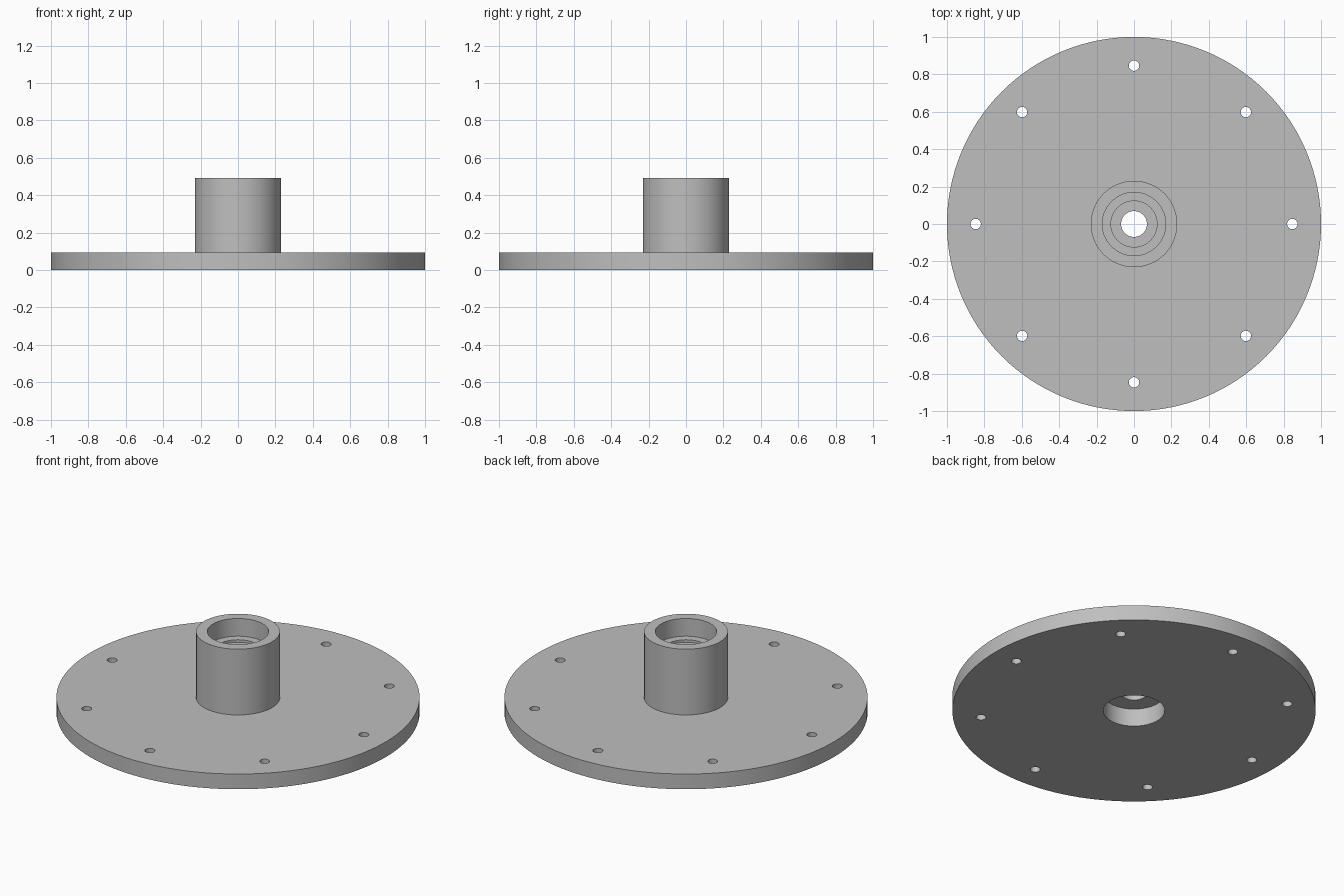
import bpy, bmesh, math
from mathutils import Matrix

cube = bpy.data.objects.get("Cube")
if cube:
    bpy.data.objects.remove(cube)

MM = 1 / 65  # flange radius of 65 units becomes 1

grey = bpy.data.materials.new("light grey metal")
grey.use_nodes = True
colour = (0.52, 0.52, 0.52, 1)
grey.diffuse_color = colour
grey.node_tree.nodes["Principled BSDF"].inputs["Base Color"].default_value = colour


def make_object(name, bm):
    bmesh.ops.recalc_face_normals(bm, faces=bm.faces)
    mesh = bpy.data.meshes.new(name)
    bm.to_mesh(mesh)
    bm.free()
    mesh.materials.append(grey)
    obj = bpy.data.objects.new(name, mesh)
    bpy.context.collection.objects.link(obj)
    return obj


def lathe(name, profile, steps=128):
    """Revolve a closed (radius, height) outline around z."""
    bm = bmesh.new()
    verts = [bm.verts.new((r * MM, 0, z * MM)) for r, z in profile]
    edges = [bm.edges.new((v, verts[i - 1])) for i, v in enumerate(verts)]
    bmesh.ops.spin(bm, geom=verts + edges, cent=(0, 0, 0), axis=(0, 0, 1),
                   angle=math.tau, steps=steps, use_merge=True)
    bmesh.ops.remove_doubles(bm, verts=bm.verts, dist=1e-5)
    return make_object(name, bm)


# Flange with hub, bearing pockets at both ends and a through bore
flange = lathe("flanged_hub", [
    (65, 0), (65, 6), (15, 6), (15, 32),          # plate and hub outside
    (11, 32), (11, 25), (8, 25), (8, 24),         # upper pocket and relief
    (4.5, 24), (4.5, 7), (11, 7), (11, 0),        # bore and lower pocket
])

# Ring of bolt holes
bm = bmesh.new()
for i in range(8):
    place = Matrix.Rotation(i * math.tau / 8, 4, "Z") @ Matrix.Translation((55 * MM, 0, 3 * MM))
    bmesh.ops.create_cone(bm, cap_ends=True, segments=32, radius1=1.8 * MM,
                          radius2=1.8 * MM, depth=12 * MM, matrix=place)
cutter = make_object("bolt_hole_cutter", bm)
cutter.hide_render = True
cutter.hide_set(True)

holes = flange.modifiers.new("bolt holes", "BOOLEAN")
holes.operation = "DIFFERENCE"
holes.solver = "EXACT"
holes.object = cutter

# Bake the holes, then smooth the round walls
bpy.ops.object.select_all(action="DESELECT")
bpy.context.view_layer.objects.active = flange
flange.select_set(True)
bpy.ops.object.modifier_apply(modifier=holes.name)
bpy.data.objects.remove(cutter)
bpy.ops.object.shade_smooth_by_angle(angle=math.radians(30))
